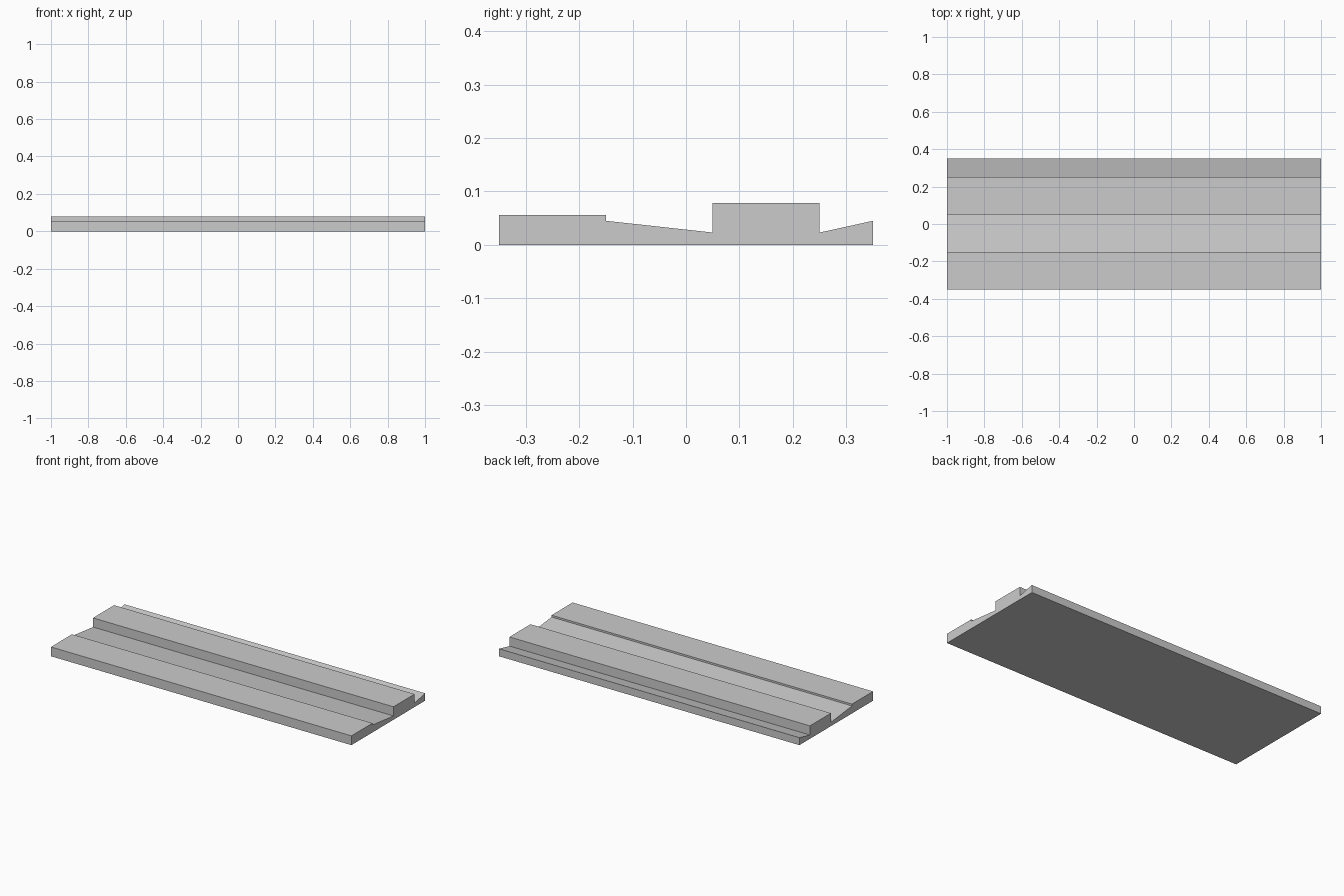
import bpy
import bmesh

if "Cube" in bpy.data.objects:
    bpy.data.objects.remove(bpy.data.objects["Cube"])

# Grey surface colour
grey = bpy.data.materials.new("light_grey")
grey.diffuse_color = (0.6, 0.6, 0.6, 1.0)
grey.use_nodes = True
grey.node_tree.nodes["Principled BSDF"].inputs["Base Color"].default_value = grey.diffuse_color

# Cross-section (y, z): front slab, sloped channel, raised kerb, rear gutter slope
PROFILE = [(-0.35, 0.0), (0.35, 0.0), (0.35, 0.045), (0.25, 0.023),
           (0.25, 0.078), (0.05, 0.078), (0.05, 0.023),
           (-0.15, 0.045), (-0.15, 0.056), (-0.35, 0.056)]


def extrude_along_x(name, profile, length, material):
    """Sweep a closed yz profile along x, centred on the origin."""
    bm = bmesh.new()
    face = bm.faces.new([bm.verts.new((-length / 2, y, z)) for y, z in profile])
    swept = bmesh.ops.extrude_face_region(bm, geom=[face], use_keep_orig=True)
    verts = [v for v in swept["geom"] if isinstance(v, bmesh.types.BMVert)]
    bmesh.ops.translate(bm, verts=verts, vec=(length, 0, 0))
    bmesh.ops.recalc_face_normals(bm, faces=bm.faces[:])
    mesh = bpy.data.meshes.new(name)
    bm.to_mesh(mesh)
    bm.free()
    mesh.materials.append(material)
    obj = bpy.data.objects.new(name, mesh)
    bpy.context.collection.objects.link(obj)
    return obj


# Whole stepped strip
extrude_along_x("stepped_strip", PROFILE, 2.0, grey)
